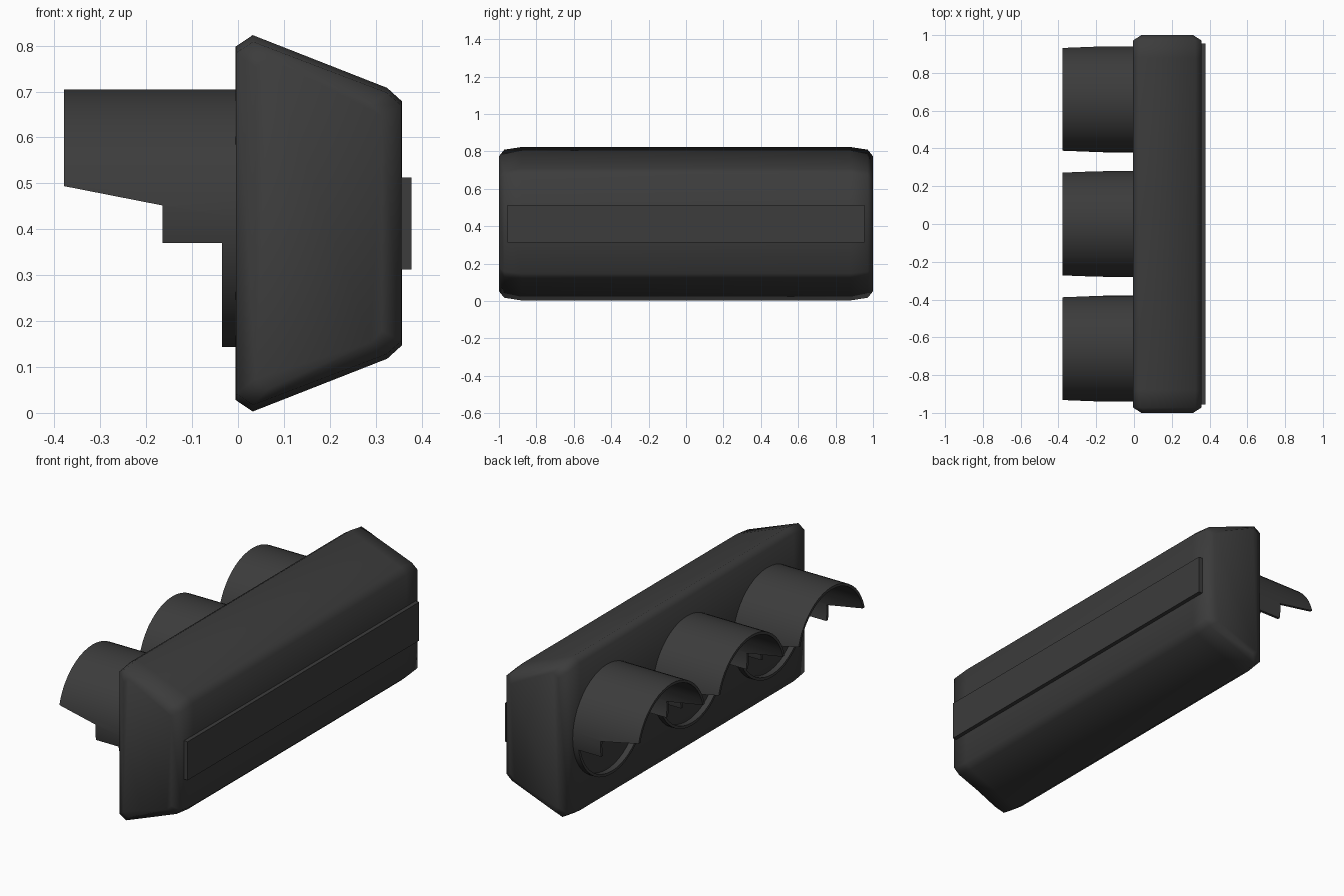
import bpy, bmesh, math

if "Cube" in bpy.data.objects:
    bpy.data.objects.remove(bpy.data.objects["Cube"])

charcoal = bpy.data.materials.new("charcoal")
charcoal.use_nodes = True
COLOR = (0.045, 0.045, 0.045, 1)
charcoal.diffuse_color = COLOR
charcoal.node_tree.nodes["Principled BSDF"].inputs["Base Color"].default_value = COLOR


def finish(name, bm):
    bmesh.ops.recalc_face_normals(bm, faces=bm.faces)
    mesh = bpy.data.meshes.new(name)
    bm.to_mesh(mesh)
    bm.free()
    mesh.materials.append(charcoal)
    obj = bpy.data.objects.new(name, mesh)
    bpy.context.collection.objects.link(obj)
    return obj


def select_only(obj):
    bpy.ops.object.select_all(action='DESELECT')
    obj.select_set(True)
    bpy.context.view_layer.objects.active = obj


def smooth(obj, degrees):
    select_only(obj)
    bpy.ops.object.shade_smooth_by_angle(angle=math.radians(degrees))


def loft(name, rings):
    """Skin a list of equal point rings and cap both ends."""
    bm = bmesh.new()
    loops = [[bm.verts.new(p) for p in ring] for ring in rings]
    for a, b in zip(loops, loops[1:]):
        for i in range(len(a)):
            j = (i + 1) % len(a)
            bm.faces.new((a[i], a[j], b[j], b[i]))
    bm.faces.new(loops[0])
    bm.faces.new(loops[-1])
    return finish(name, bm)


# Housing: tapered section with chamfered corners, rounded off at the ends
MID_X, MID_Z = 0.176, 0.413
upper = [(-0.005, 0.385), (0.032, 0.41), (0.325, 0.295), (0.357, 0.266)]
section = upper + [(x, -z) for x, z in reversed(upper)]
half = [(0.88, 1, 1), (0.972, 0.995, 0.965), (1, 0.76, 0.88)]
stations = [(-y, sx, sz) for y, sx, sz in reversed(half)] + half
housing = loft("housing", [
    [(MID_X + (x - MID_X) * sx, y, MID_Z + z * sz) for x, z in section]
    for y, sx, sz in stations])
smooth(housing, 60)

# Mounting rail along the face
bm = bmesh.new()
bmesh.ops.create_cube(bm, size=1)
bmesh.ops.scale(bm, vec=(0.04, 1.91, 0.201), verts=bm.verts)
bmesh.ops.translate(bm, vec=(0.358, 0, 0.4125), verts=bm.verts)
finish("mounting_rail", bm)

# Visors: thin tubes trimmed to a stepped side outline
RADIUS, WALL, SIDES, AXIS_Z = 0.281, 0.014, 48, 0.424
outline = [(0.02, 0.1), (-0.035, 0.1), (-0.035, 0.37), (-0.165, 0.37),
           (-0.165, 0.452), (-0.379, 0.494), (-0.379, 0.8), (0.02, 0.8)]


def tube(name, y):
    bm = bmesh.new()
    loops = []
    for r, x in ((RADIUS, 0.01), (RADIUS, -0.45), (RADIUS - WALL, -0.45), (RADIUS - WALL, 0.01)):
        angles = [math.tau * i / SIDES for i in range(SIDES)]
        loops.append([bm.verts.new((x, y + r * math.sin(a), AXIS_Z + r * math.cos(a)))
                      for a in angles])
    for k, a in enumerate(loops):
        b = loops[(k + 1) % len(loops)]
        for i in range(SIDES):
            j = (i + 1) % SIDES
            bm.faces.new((a[i], a[j], b[j], b[i]))
    return finish(name, bm)


for label, y in (("front", -0.66), ("middle", 0), ("back", 0.66)):
    visor = tube(label + "_visor", y)
    cutter = loft("visor_outline", [[(x, y + dy, z) for x, z in outline] for dy in (-0.4, 0.4)])
    cutter.hide_render = True
    trim = visor.modifiers.new("trim", 'BOOLEAN')
    trim.operation = 'INTERSECT'
    trim.solver = 'EXACT'
    trim.object = cutter
    select_only(visor)
    bpy.ops.object.modifier_apply(modifier=trim.name)
    bpy.data.objects.remove(cutter)
    smooth(visor, 30)
